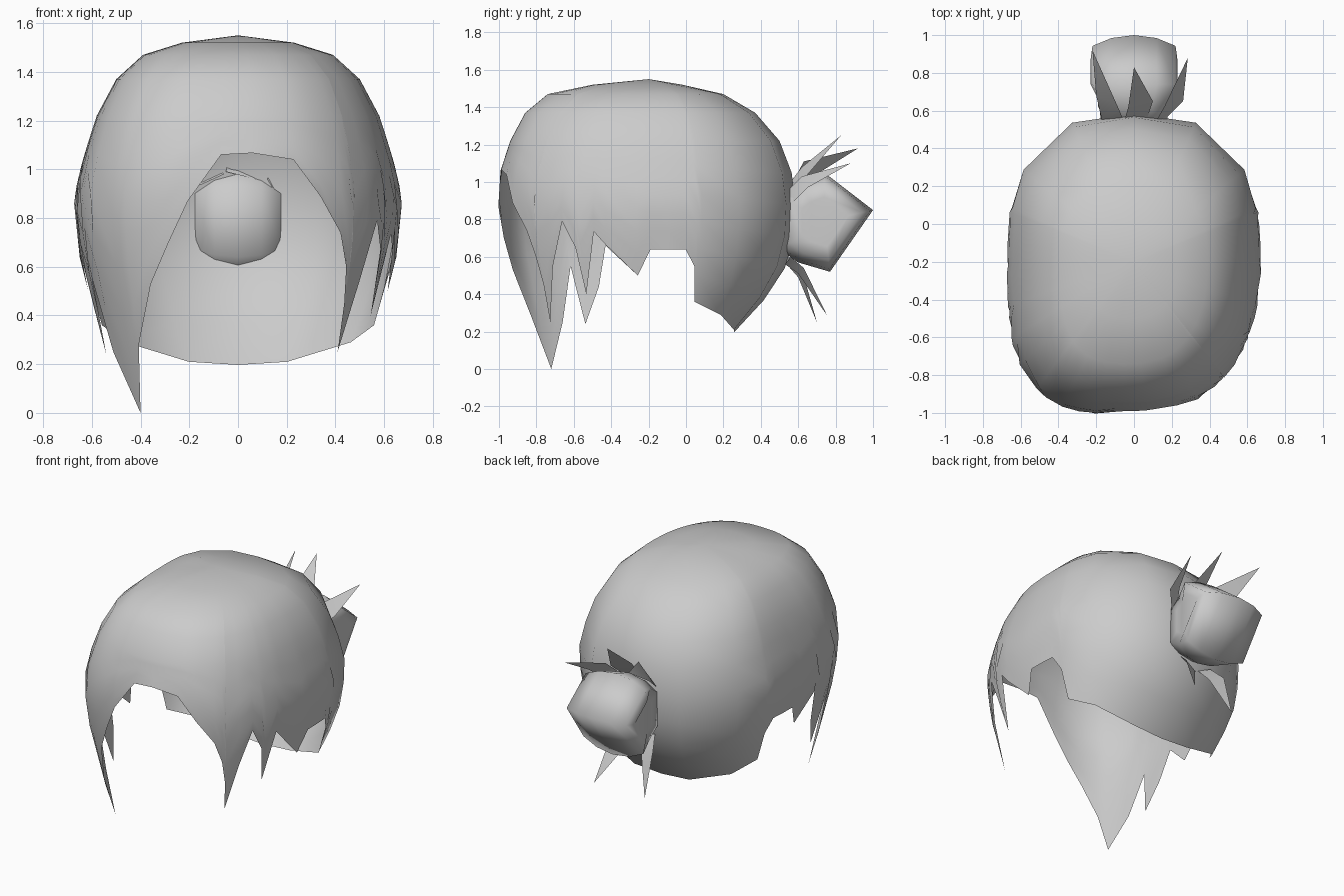
import bpy, math
from mathutils import Vector

if "Cube" in bpy.data.objects:
    bpy.data.objects.remove(bpy.data.objects["Cube"])

CY = -0.2      # plan centre of the cap

# height, half width, reach to the front, reach to the back
PROFILE = [(1.55, 0, 0, 0), (1.52, .23, .30, .18), (1.47, .39, .54, .40),
           (1.37, .50, .66, .57), (1.22, .58, .74, .70), (1.05, .635, .795, .765),
           (.88, .675, .81, .785), (.64, .65, .785, .775), (.5, .615, .765, .71),
           (.36, .58, .735, .61), (.2, .55, .70, .46), (0, .497, .646, .3)]


def reach(z):
    for (z1, *a), (z0, *b) in zip(PROFILE, PROFILE[1:]):
        if z >= z0:
            t = (z1 - z) / (z1 - z0)
            return [p + (q - p) * t for p, q in zip(a, b)]
    return PROFILE[-1][1:]


def shell_point(angle, z):
    s, f, b = reach(min(z, 1.55))
    c, n = math.cos(angle), math.sin(angle)
    d = b if n > 0 else f
    # the swept front is fuller on the left than on the right
    power = 2.6 if n > 0 else (2.25 if c > 0 else 3.2)
    r = (abs(c / s) ** power + abs(n / d) ** power) ** (-1 / power)
    return (r * c, CY + r * n, z)


def make(name, verts, faces, smooth=50):
    me = bpy.data.meshes.new(name)
    me.from_pydata([tuple(v) for v in verts], [], faces)
    me.update()
    ob = bpy.data.objects.new(name, me)
    bpy.context.collection.objects.link(ob)
    bpy.context.view_layer.objects.active = ob
    ob.select_set(True)
    bpy.ops.object.shade_smooth_by_angle(angle=math.radians(smooth))
    ob.select_set(False)
    return ob


# Hem of the cap: right lock and spike, shared sides and nape, left spike and lock
right = [(.06, -1, 1.067), (.23, -.97, 1.04), (.33, -.91, .89), (.42, -.85, .74),
         (.45, -.81, .6), (.44, -.76, .42), (.42, -.74, .25), (.49, -.7, .55),
         (.55, -.645, .79), (.57, -.58, .65), (.54, -.53, .4), (.6, -.48, .735)]
side = [(.62, -.42, .66), (.64, -.26, .5), (.65, -.19, .64), (.65, -.1, .64),
        (.65, 0, .64), (.6, .04, .55), (.5, .02, .36), (.42, .15, .29), (.2, .25, .21)]
left = [(-.58, -.46, .44), (-.56, -.55, .24), (-.56, -.59, .55), (-.49, -.64, .25),
        (-.4, -.72, 0), (-.39, -.8, .28), (-.36, -.93, .53), (-.28, -.96, .7),
        (-.2, -.98, .87), (-.07, -1, 1.06)]
hem = right + side + [(0, .25, .197)] + [(-x, y, z) for x, y, z in reversed(side)] + left

# Hair cap: columns running from the crown down to the hem
upper = [1.52, 1.47, 1.37, 1.22]
verts, faces = [(0, CY, 1.55)], []
LOWER = 6
rows, n = len(upper) + LOWER, len(hem)
for x, y, z in hem:
    a = math.atan2(y - CY, x)
    levels = upper + [1.22 + (z - 1.22) * i / LOWER for i in range(1, LOWER + 1)]
    verts += [shell_point(a, h) for h in levels]
for i in range(n):
    p, q = 1 + i * rows, 1 + (i + 1) % n * rows
    faces.append((0, p, q))
    faces += [(p + k, p + k + 1, q + k + 1, q + k) for k in range(rows - 1)]
make("hair_cap", verts, faces)

# Bun: side outline lofted across the width, fuller in the middle
outline = [(.5, .64), (.6, .57), (.77, .52), (1.0, .85), (.74, 1.05), (.6, 1.0), (.5, .93)]
cy, cz = .74, .79
verts, faces = [], []
m = len(outline)
for x, k in [(-.23, .5), (-.22, .78), (-.12, .94), (0, 1), (.12, .94), (.22, .78), (.23, .5)]:
    for y, z in outline:
        narrow = .8 if y < .65 else 1
        verts.append((x * narrow, cy + (y - cy) * k, cz + (z - cz) * k))
for r in range(6):
    for i in range(m):
        j = (i + 1) % m
        faces.append((r * m + i, r * m + j, r * m + m + j, r * m + m + i))
faces += [tuple(reversed(range(m))), tuple(range(6 * m, 7 * m))]
make("bun", verts, faces, 88)


# Loose strands fanning out around the bun: base pair, wider middle pair, tip
def strand(name, base_a, base_b, mid_a, mid_b, tip):
    make(name, [Vector(v) for v in (base_a, base_b, mid_a, mid_b, tip)],
         [(0, 1, 3, 2), (2, 3, 4)])


strand("strand_top_left", (-.17, .55, .93), (-.06, .56, .98),
       (-.20, .68, 1.03), (-.09, .63, 1.11), (-.22, .92, 1.18))
strand("strand_top_middle", (-.05, .55, .99), (.07, .56, .96),
       (-.03, .62, 1.08), (.10, .65, 1.04), (0, .83, 1.25))
strand("strand_top_right", (.12, .55, .96), (.17, .56, .88),
       (.16, .62, 1.03), (.26, .65, .97), (.285, .88, 1.10))
strand("strand_low_right", (-.04, .53, .56), (.10, .56, .60),
       (.02, .60, .51), (.12, .63, .54), (.15, .755, .285))
strand("strand_low_left", (-.15, .54, .61), (-.06, .53, .57),
       (-.19, .62, .53), (-.09, .60, .49), (-.185, .70, .25))
